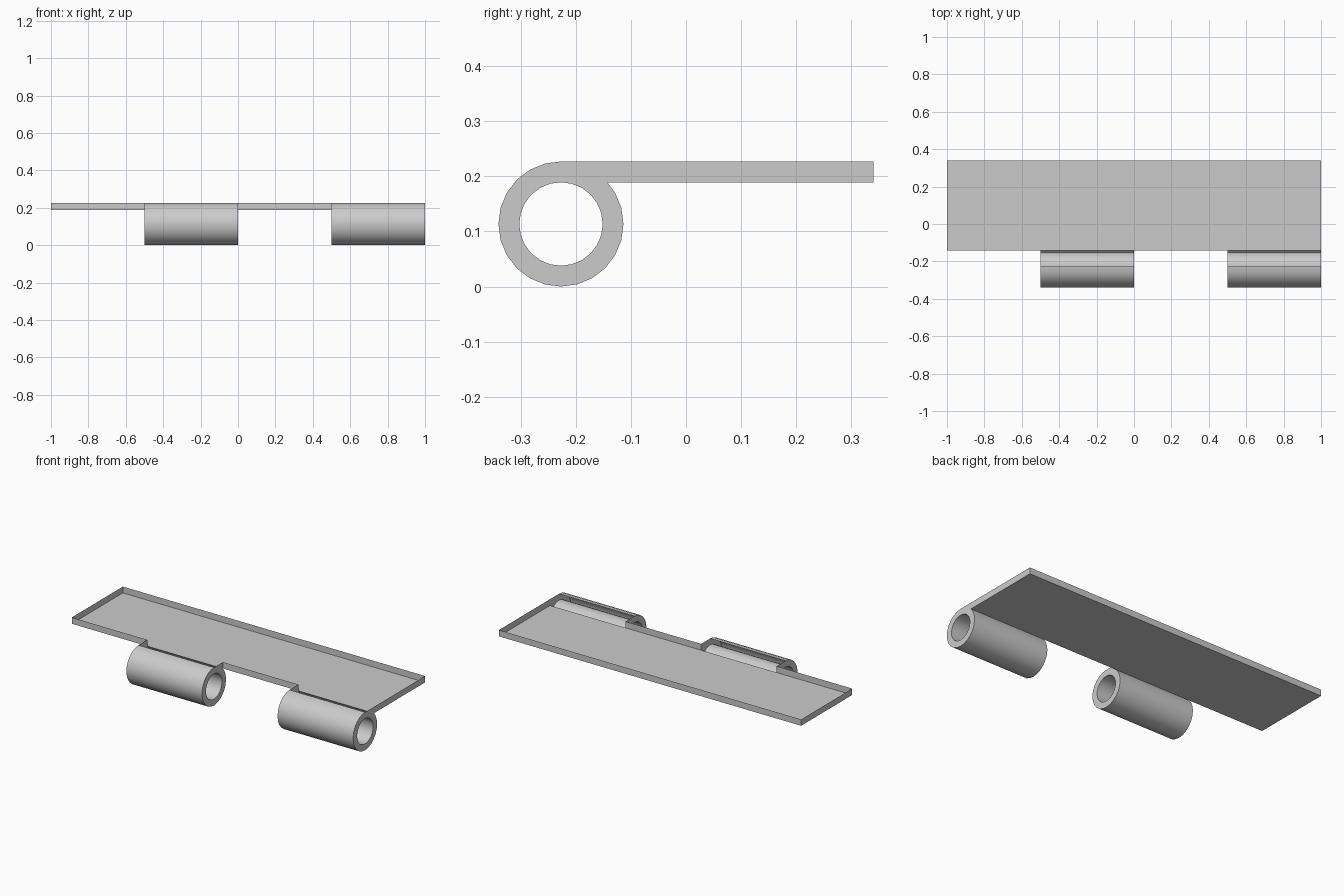
import bpy
from math import sin, cos, radians

if "Cube" in bpy.data.objects:
    bpy.data.objects.remove(bpy.data.objects["Cube"])

R, BORE, CY, N = 0.1135, 0.0757, -0.227, 24   # knuckle radii, axis y, sides
TOP, FLOOR = 2 * R, R + BORE                  # plate top and underside
FRONT, BACK = -0.143, 0.34


def make(name, verts, faces, smooth=False):
    mesh = bpy.data.meshes.new(name)
    mesh.from_pydata(verts, [], faces)
    obj = bpy.data.objects.new(name, mesh)
    bpy.context.collection.objects.link(obj)
    if smooth:
        bpy.ops.object.select_all(action='DESELECT')
        obj.select_set(True)
        bpy.context.view_layer.objects.active = obj
        bpy.ops.object.shade_smooth_by_angle(angle=radians(30))
    return obj


# Leaf plate: thin open-topped tray; front rim is missing where knuckles join
xs = [-1, -0.5, 0, 0.5, 1]
rails = [(FRONT, FLOOR), (FRONT, TOP), (BACK, FLOOR), (BACK, TOP)]
verts = [(x, y, z) for x in xs for y, z in rails]
faces = [(0, 2, 3, 1), (16, 18, 19, 17)[::1]]
faces[0] = (0, 1, 3, 2)
for i in range(4):
    a, b = 4 * i, 4 * i + 4
    faces.append((a, a + 2, b + 2, b))             # floor
    faces.append((a + 2, a + 3, b + 3, b + 2))     # back rim
    if i % 2 == 0:
        faces.append((a, b, b + 1, a + 1))         # front rim
make("hinge_leaf", verts, faces)


# Knuckles: ring profile whose upper corner runs into the leaf, open on top
def knuckle(name, x0, x1):
    outer, bore = [], []
    for i in range(N):
        a = radians(360 / N * i)
        outer.append((CY + R * cos(a), R + R * sin(a)))
        bore.append((CY + BORE * cos(a), R + BORE * sin(a)))
    outer[3] = (FRONT, FLOOR)
    outer[4] = (FRONT, TOP)
    outer[5] = ((FRONT + CY) / 2, TOP)
    verts = [(x, y, z) for x in (x0, x1) for y, z in outer + bore]
    faces = []
    for i in range(N):
        j = (i + 1) % N
        if i not in (3, 4, 5):
            faces.append((i, 2 * N + i, 2 * N + j, j)[::-1])       # barrel
        faces.append((N + i, N + j, 3 * N + j, 3 * N + i)[::-1])   # bore
        faces.append((i, N + i, N + j, j))                         # left end
        faces.append((2 * N + i, 2 * N + j, 3 * N + j, 3 * N + i)) # right end
    # barrel faces outward, bore faces the pin axis
    faces = [f for f in faces]
    obj = make(name, verts, faces, True)
    mesh = obj.data
    for p in mesh.polygons:
        if abs(p.normal.x) > 0.5:
            want = p.normal.x * (p.center.x - (x0 + x1) / 2)
        else:
            d = p.normal.y * (p.center.y - CY) + p.normal.z * (p.center.z - R)
            want = -d if all(v % (2 * N) >= N for v in p.vertices) else d
        if want < 0:
            p.flip()
    mesh.update()


knuckle("knuckle_middle", -0.5, 0)
knuckle("knuckle_end", 0.5, 1)
